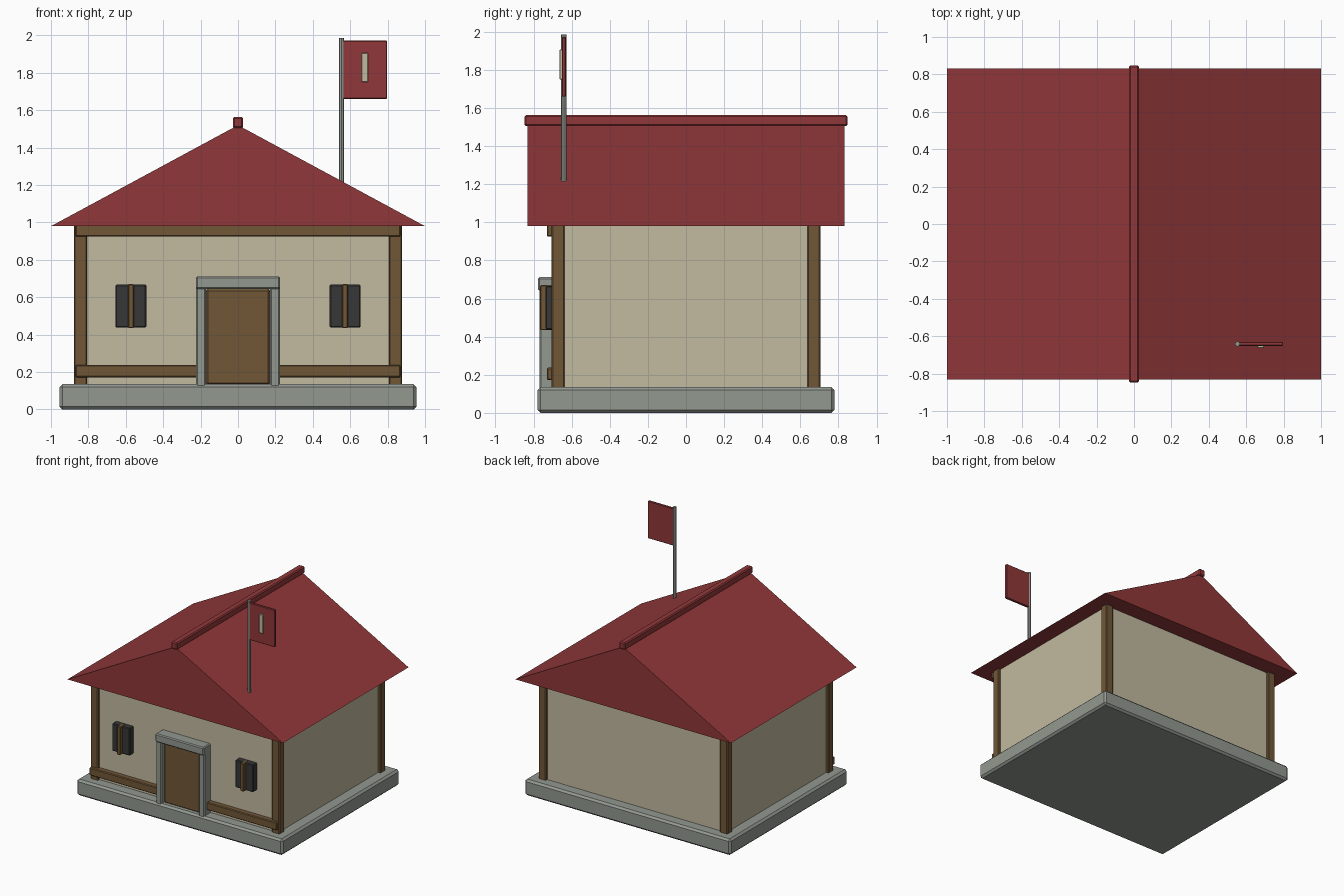
import bpy

cube = bpy.data.objects.get("Cube")
if cube:
    bpy.data.objects.remove(cube, do_unlink=True)


def material(name, rgb):
    m = bpy.data.materials.new(name)
    m.use_nodes = True
    colour = (*rgb, 1)
    m.diffuse_color = colour
    m.node_tree.nodes["Principled BSDF"].inputs["Base Color"].default_value = colour
    return m


plaster = material("plaster", (0.54, 0.49, 0.35))
red = material("roof red", (0.285, 0.039, 0.042))
wood = material("brown wood", (0.165, 0.097, 0.039))
stone = material("grey stone", (0.29, 0.315, 0.28))
dark = material("dark window", (0.038, 0.038, 0.038))


def add_mesh(name, verts, faces, mat):
    mesh = bpy.data.meshes.new(name)
    mesh.from_pydata(verts, [], faces)
    mesh.materials.append(mat)
    obj = bpy.data.objects.new(name, mesh)
    bpy.context.scene.collection.objects.link(obj)
    return obj


def box(name, x, y, z, mat, bevel=0.006):
    """Box from (low, high) ranges with a small chamfer."""
    verts = [(a, b, c) for a in x for b in y for c in z]
    faces = [(0, 1, 3, 2), (4, 6, 7, 5), (0, 4, 5, 1),
             (2, 3, 7, 6), (0, 2, 6, 4), (1, 5, 7, 3)]
    obj = add_mesh(name, verts, faces, mat)
    if bevel:
        mod = obj.modifiers.new("chamfer", 'BEVEL')
        mod.width = bevel
        mod.segments = 1
    return obj


def side_range(side, inner, outer):
    return sorted((side * inner, side * outer))


# Plinth and walls
box("stone_base", (-0.955, 0.955), (-0.78, 0.78), (0, 0.135), stone, 0.016)
box("walls", (-0.855, 0.855), (-0.685, 0.685), (0.12, 0.99), plaster, 0)

# Corner posts
for sx, xn in ((-1, "right"), (1, "left")):
    for sy, yn in ((-1, "front"), (1, "back")):
        box(f"{yn}_{xn}_post", side_range(sx, 0.807, 0.877),
            side_range(sy, 0.637, 0.705), (0.12, 0.99), wood)

# Front beams
for name, z in (("lower_beam", (0.172, 0.237)), ("upper_beam", (0.925, 0.99))):
    box(name, (-0.87, 0.87), (-0.73, -0.67), z, wood)

# Gabled roof
w, d, eave, peak = 1.0, 0.832, 0.98, 1.52
add_mesh("roof",
         [(-w, -d, eave), (w, -d, eave), (0, -d, peak),
          (-w, d, eave), (w, d, eave), (0, d, peak)],
         [(0, 1, 2), (3, 5, 4), (0, 3, 4, 1), (1, 4, 5, 2), (0, 2, 5, 3)], red)
box("roof_ridge", (-0.028, 0.028), (-0.848, 0.848), (1.505, 1.563), red, 0.008)

# Door and its stone surround
box("door", (-0.173, 0.173), (-0.74, -0.67), (0.13, 0.645), wood, 0.012)
for s, n in ((-1, "right"), (1, "left")):
    box(f"{n}_door_jamb", side_range(s, 0.172, 0.225), (-0.77, -0.67),
        (0.12, 0.68), stone, 0.008)
box("door_lintel", (-0.225, 0.225), (-0.778, -0.67), (0.643, 0.712), stone, 0.008)

# Windows with a central wooden bar
for s, n in ((-1, "right"), (1, "left")):
    box(f"{n}_window", side_range(s, 0.49, 0.655), (-0.737, -0.67),
        (0.437, 0.667), dark)
    box(f"{n}_window_bar", side_range(s, 0.557, 0.588), (-0.766, -0.70),
        (0.435, 0.67), wood, 0.004)

# Flag on its pole
bpy.ops.mesh.primitive_cylinder_add(vertices=8, radius=0.014, depth=0.79,
                                    location=(0.553, -0.641, 1.59))
pole = bpy.context.object
pole.name = "flag_pole"
pole.data.materials.append(stone)
box("flag", (0.56, 0.797), (-0.652, -0.63), (1.66, 1.972), red, 0.004)
box("flag_stripe", (0.66, 0.695), (-0.664, -0.645), (1.75, 1.907), plaster, 0.003)
